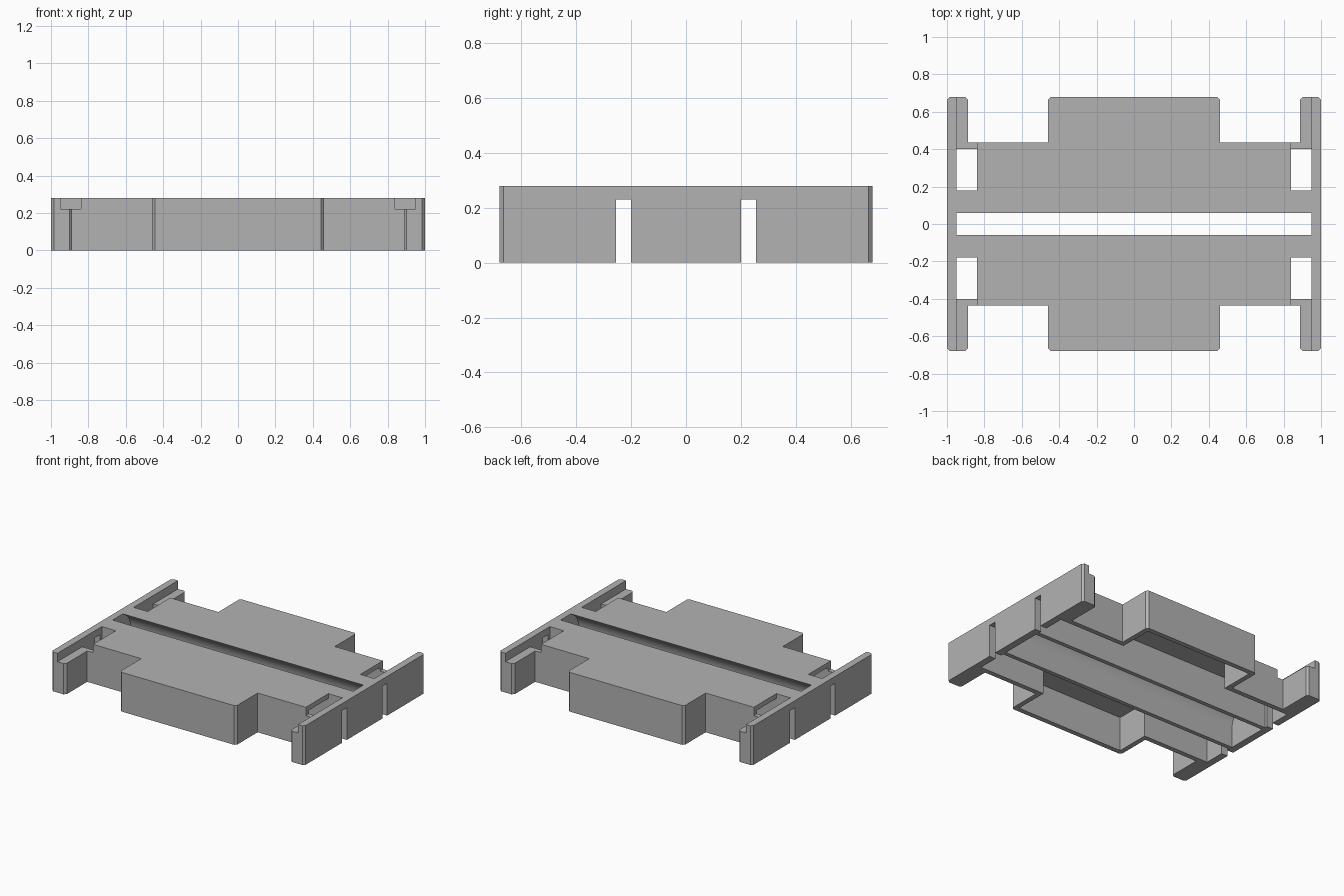
import bpy, bmesh, math
from mathutils import Vector

cube = bpy.data.objects.get("Cube")
if cube:
    bpy.data.objects.remove(cube, do_unlink=True)

# Overall sizes
HEIGHT, WALL_END, CEILING = 0.28, 0.95, 0.245
PAST = 0.1                      # how far cutters run past the body

grey = bpy.data.materials.new("plain_grey")
grey.use_nodes = True
colour = (0.45, 0.45, 0.45, 1)
grey.diffuse_color = colour
grey.node_tree.nodes["Principled BSDF"].inputs["Base Color"].default_value = colour


def prism(name, points, sweep):
    """Closed solid from a planar outline swept along a vector."""
    bm = bmesh.new()
    face = bm.faces.new([bm.verts.new(p) for p in points])
    swept = bmesh.ops.extrude_face_region(bm, geom=[face])["geom"]
    bmesh.ops.translate(bm, vec=Vector(sweep),
                        verts=[v for v in swept if isinstance(v, bmesh.types.BMVert)])
    bmesh.ops.recalc_face_normals(bm, faces=bm.faces)
    mesh = bpy.data.meshes.new(name)
    bm.to_mesh(mesh)
    bm.free()
    obj = bpy.data.objects.new(name, mesh)
    bpy.context.collection.objects.link(obj)
    mesh.materials.append(grey)
    return obj


def upright(name, outline, low, high):
    return prism(name, [(x, y, low) for x, y in outline], (0, 0, high - low))


def box(name, x0, x1, y0, y1, z0, z1):
    return upright(name, [(x0, y0), (x1, y0), (x1, y1), (x0, y1)], z0, z1)


# Body outline: one quarter, mirrored around both axes
c = 0.015
quarter = [(0.46 - c, 0.68), (0.46, 0.68 - c), (0.46, 0.435), (0.887, 0.435),
           (0.887, 0.68 - c), (0.887 + c, 0.68), (1 - c, 0.68), (1, 0.68 - c)]
half = quarter + [(x, -y) for x, y in reversed(quarter)]
outline = half + [(-x, y) for x, y in reversed(half)]
body = upright("tray_body", outline, 0, HEIGHT)

cutters = []

# Central channel: straight sides below, round above, open slot at the top
radius, centre = 0.15, 0.14
slot_angle = math.acos(0.0575 / radius)
arc = [(radius * math.cos(a), centre + radius * math.sin(a))
       for a in [slot_angle * i / 12 for i in range(13)]]
side = [(radius, -PAST)] + arc + [(arc[-1][0], HEIGHT + PAST)]
profile = side + [(-y, z) for y, z in reversed(side)]
cutters.append(prism("channel_cutter", [(-WALL_END, y, z) for y, z in profile],
                     (2 * WALL_END, 0, 0)))

# Hollow underside, corner pockets and end notches
for s in (1, -1):
    cell = [(-WALL_END, 0.18), (WALL_END, 0.18), (WALL_END, 0.4), (0.425, 0.4),
            (0.425, 0.645), (-0.425, 0.645), (-0.425, 0.4), (-WALL_END, 0.4)]
    cutters.append(upright("cell_cutter", [(x, s * y) for x, y in cell], -PAST, CEILING))
    for e in (1, -1):
        cutters.append(box("pocket_cutter", e * 0.84, e * WALL_END,
                           s * 0.18, s * 0.8, 0.22, HEIGHT + PAST))
        cutters.append(box("notch_cutter", e * 0.92, e * 1.1,
                           s * 0.2, s * 0.255, -PAST, 0.23))

# Carve the body, one cutter after another
bpy.context.view_layer.objects.active = body
for cutter in cutters:
    cutter.hide_render = True
    cut = body.modifiers.new(cutter.name, "BOOLEAN")
    cut.operation = "DIFFERENCE"
    cut.solver = "EXACT"
    cut.object = cutter
    bpy.ops.object.modifier_apply(modifier=cut.name)
    bpy.data.objects.remove(cutter, do_unlink=True)

# Smooth the round channel, keep every other edge sharp
bpy.ops.object.select_all(action="DESELECT")
body.select_set(True)
bpy.ops.object.shade_smooth_by_angle(angle=math.radians(20))
